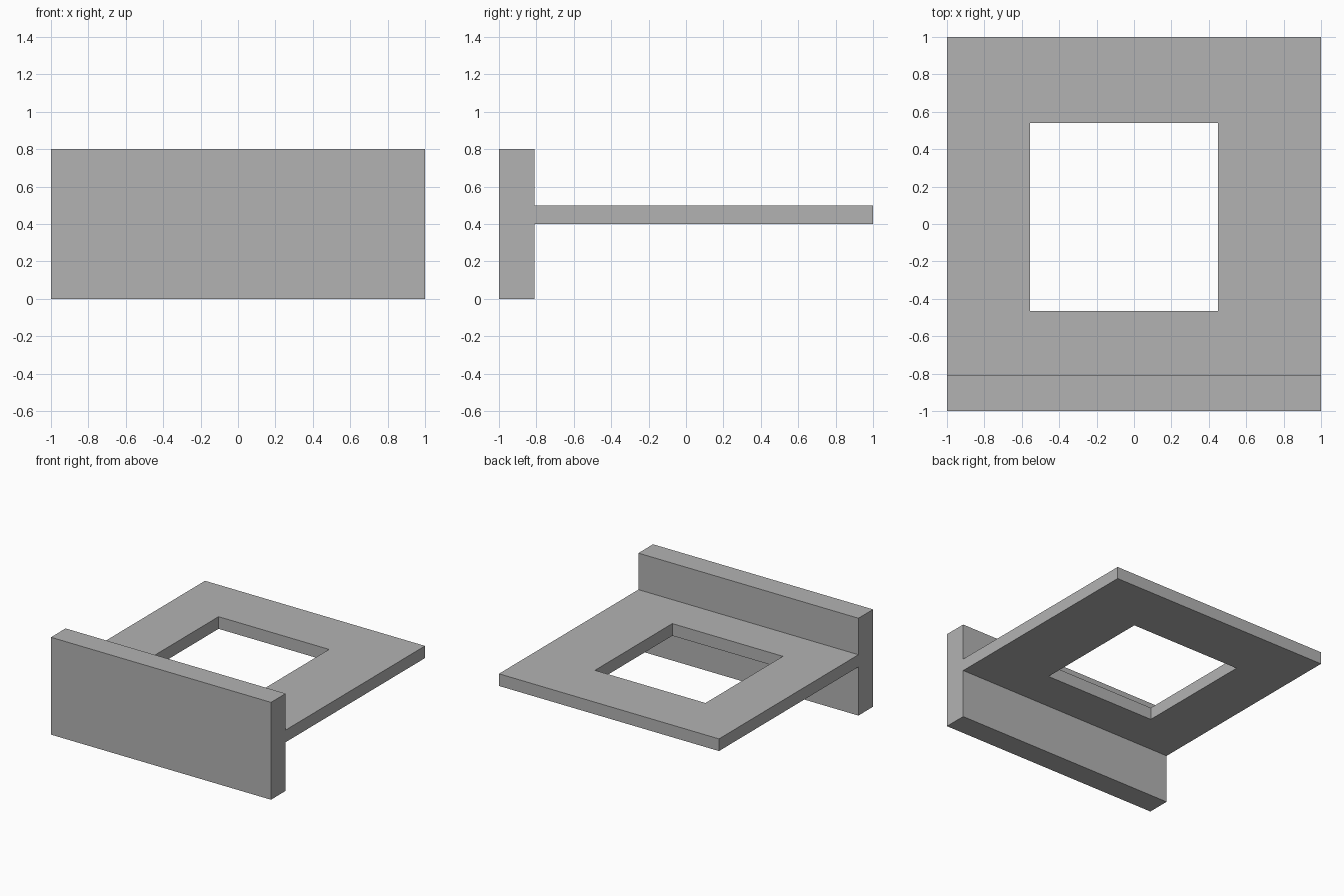
import bpy
import bmesh

cube = bpy.data.objects.get("Cube")
if cube:
    bpy.data.objects.remove(cube, do_unlink=True)

# Single plain grey
grey = bpy.data.materials.new("plain grey")
grey.use_nodes = True
colour = (0.45, 0.45, 0.45, 1)
grey.diffuse_color = colour
grey.node_tree.nodes["Principled BSDF"].inputs["Base Color"].default_value = colour


def rectangle(bm, x0, x1, y0, y1, z):
    return [bm.verts.new((x, y, z)) for x, y in ((x0, y0), (x1, y0), (x1, y1), (x0, y1))]


def extruded(name, bm, height):
    """Raise the flat faces into a closed solid and add it to the scene."""
    result = bmesh.ops.extrude_face_region(bm, geom=bm.faces[:], use_keep_orig=True)
    raised = [v for v in result["geom"] if isinstance(v, bmesh.types.BMVert)]
    bmesh.ops.translate(bm, verts=raised, vec=(0, 0, height))
    bmesh.ops.recalc_face_normals(bm, faces=bm.faces[:])
    mesh = bpy.data.meshes.new(name)
    bm.to_mesh(mesh)
    bm.free()
    mesh.materials.append(grey)
    obj = bpy.data.objects.new(name, mesh)
    bpy.context.collection.objects.link(obj)
    return obj


WALL_BACK = -0.81

# Upright front wall
bm = bmesh.new()
bm.faces.new(rectangle(bm, -1, 1, -1, WALL_BACK, 0))
extruded("front_wall", bm, 0.8)

# Horizontal plate with an off-centre square opening
bm = bmesh.new()
outer = rectangle(bm, -1, 1, WALL_BACK, 1, 0.4)
inner = rectangle(bm, -0.555, 0.45, -0.465, 0.54, 0.4)
for i in range(4):
    j = (i + 1) % 4
    bm.faces.new((outer[i], outer[j], inner[j], inner[i]))
extruded("open_plate", bm, 0.1)
